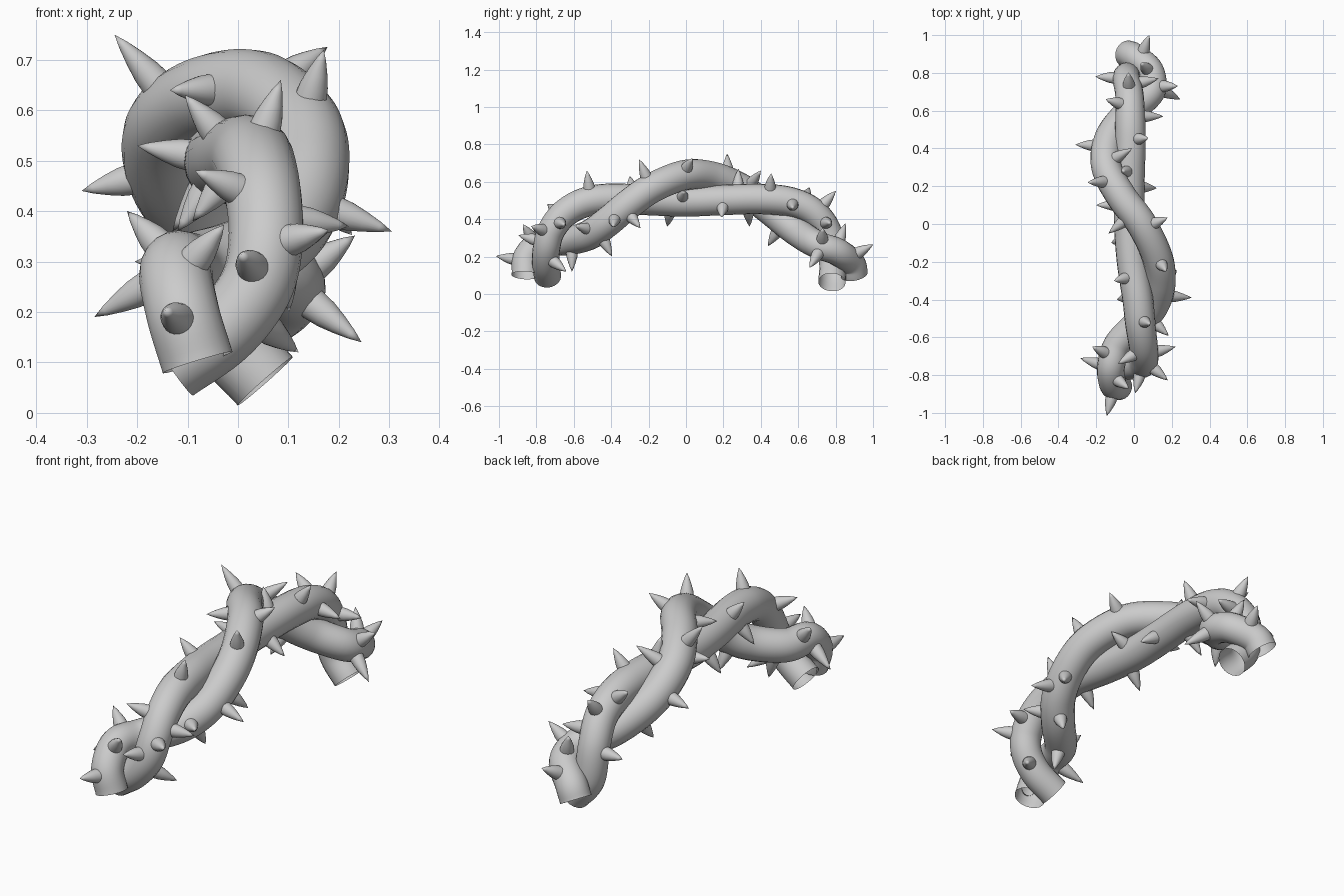
import bpy, bmesh, math
from mathutils import Vector

if "Cube" in bpy.data.objects:
    bpy.data.objects.remove(bpy.data.objects["Cube"])

R_END, R_MID = 0.073, 0.081  # stem radius at the ends and in the middle

# centre lines of the two intertwined stems
PATHS = {
    "stem_a": [(-.08, -.86, .10), (-.11, -.85, .20), (-.122, -.76, .283), (-.085, -.64, .283),
               (.03, -.52, .315), (.11, -.42, .385), (.14, -.3, .485), (.122, -.17, .573),
               (.04, 0, .637), (-.07, .15, .625), (-.145, .3, .56), (-.13, .45, .45),
               (-.03, .59, .335), (.09, .70, .265), (.085, .81, .225), (0, .885, .165),
               (-.035, .90, .105)],
    "stem_b": [(-.13, -.74, .095), (-.03, -.75, .165), (.035, -.745, .25), (.055, -.72, .34),
               (.05, -.65, .43), (.035, -.54, .49), (.02, -.4, .51), (-.01, -.2, .502),
               (-.025, 0, .495), (-.025, .2, .503), (-.02, .4, .508), (-.02, .57, .49),
               (-.025, .69, .43), (-.04, .765, .32), (-.025, .785, .16), (.054, .78, .063)],
}

# thorn tip positions per stem
TIPS = {
    "stem_a": [(.17, -.25, .72), (.17, .03, .72), (-.245, .22, .75), (-.01, .4, .66),
               (-.31, .42, .44), (.22, -.25, .36), (.305, -.39, .36), (.1, -.4, .21),
               (-.02, -.61, .12), (.245, .66, .14), (-.14, -1, .2), (-.03, -.87, .37),
               (-.285, -.71, .19), (-.22, -.65, .4), (.16, -.57, .36), (.08, 1, .265),
               (.04, .85, .37), (-.13, .44, .26), (.23, .73, .35), (-.135, -.05, .64)],
    "stem_b": [(.085, -.53, .66), (-.105, -.3, .63), (.13, -.01, .55), (-.06, .28, .67),
               (.075, .455, .645), (.12, .19, .41), (-.12, -.1, .36), (-.09, -.4, .38),
               (.22, -.65, .37), (.17, -.82, .36), (.01, -.88, .31), (-.085, -.74, .48),
               (-.03, .8, .55), (-.15, .66, .57), (.155, .57, .46), (.13, .77, .38),
               (-.2, .78, .3), (-.13, .34, .36), (-.2, .1, .53), (.12, -.64, .12)],
}


def smooth_path(pts, n=8):
    """Catmull-Rom samples through the points."""
    p = [Vector(q) for q in pts]
    p = [2 * p[0] - p[1]] + p + [2 * p[-1] - p[-2]]
    out = []
    for i in range(1, len(p) - 2):
        a, b, c, d = p[i - 1:i + 3]
        for k in range(n):
            t = k / n
            out.append(.5 * (2 * b + (c - a) * t + (2 * a - 5 * b + 4 * c - d) * t ** 2
                             + (3 * b - a - 3 * c + d) * t ** 3))
    return out + [p[-2]]


def add_object(name, mesh):
    for poly in mesh.polygons:
        poly.use_smooth = True
    ob = bpy.data.objects.new(name, mesh)
    bpy.context.collection.objects.link(ob)
    return ob


def make_stem(name, pts):
    """Open-ended round tube swept along the path, fuller in the middle."""
    cu = bpy.data.curves.new(name + "_path", 'CURVE')
    cu.dimensions = '3D'
    cu.bevel_depth = R_MID
    cu.bevel_resolution = 8
    sp = cu.splines.new('POLY')
    sp.points.add(len(pts) - 1)
    for s, q in zip(sp.points, pts):
        s.co = (*q, 1)
        f = min(max((.75 - abs(q.y)) / .25, 0), 1)
        s.radius = (R_END + (R_MID - R_END) * f) / R_MID
    tmp = bpy.data.objects.new(name + "_path", cu)
    bpy.context.collection.objects.link(tmp)
    dg = bpy.context.evaluated_depsgraph_get()
    mesh = bpy.data.meshes.new_from_object(tmp.evaluated_get(dg))
    bpy.data.objects.remove(tmp)
    add_object(name, mesh)


def make_thorns(name, pts, tips):
    """Slightly bulging cones pointing out of the stem."""
    bm = bmesh.new()
    sides = 20
    profile = [(0, .033), (.3, .0285), (.55, .0205), (.8, .0105)]
    for tip in tips:
        tip = Vector(tip)
        c = min(pts, key=lambda q: (q - tip).length)
        d = (tip - c).normalized()
        length = min(max((tip - c).length, .165), .2) - .06
        u = d.orthogonal().normalized()
        v = d.cross(u)
        rings = []
        for t, r in profile:
            o = c + d * (.06 + length * t)
            rings.append([bm.verts.new(o + r * (u * math.cos(a) + v * math.sin(a)))
                          for a in (2 * math.pi * k / sides for k in range(sides))])
        top = bm.verts.new(c + d * (.06 + length))
        for k in range(sides):
            j = (k + 1) % sides
            for lo, hi in zip(rings, rings[1:]):
                bm.faces.new((lo[k], lo[j], hi[j], hi[k]))
            bm.faces.new((rings[-1][k], rings[-1][j], top))
    mesh = bpy.data.meshes.new(name)
    bm.to_mesh(mesh)
    bm.free()
    add_object(name, mesh)


for stem, ctrl in PATHS.items():
    line = smooth_path(ctrl)
    make_stem(stem, line)
    make_thorns(stem + "_thorns", line, TIPS[stem])
